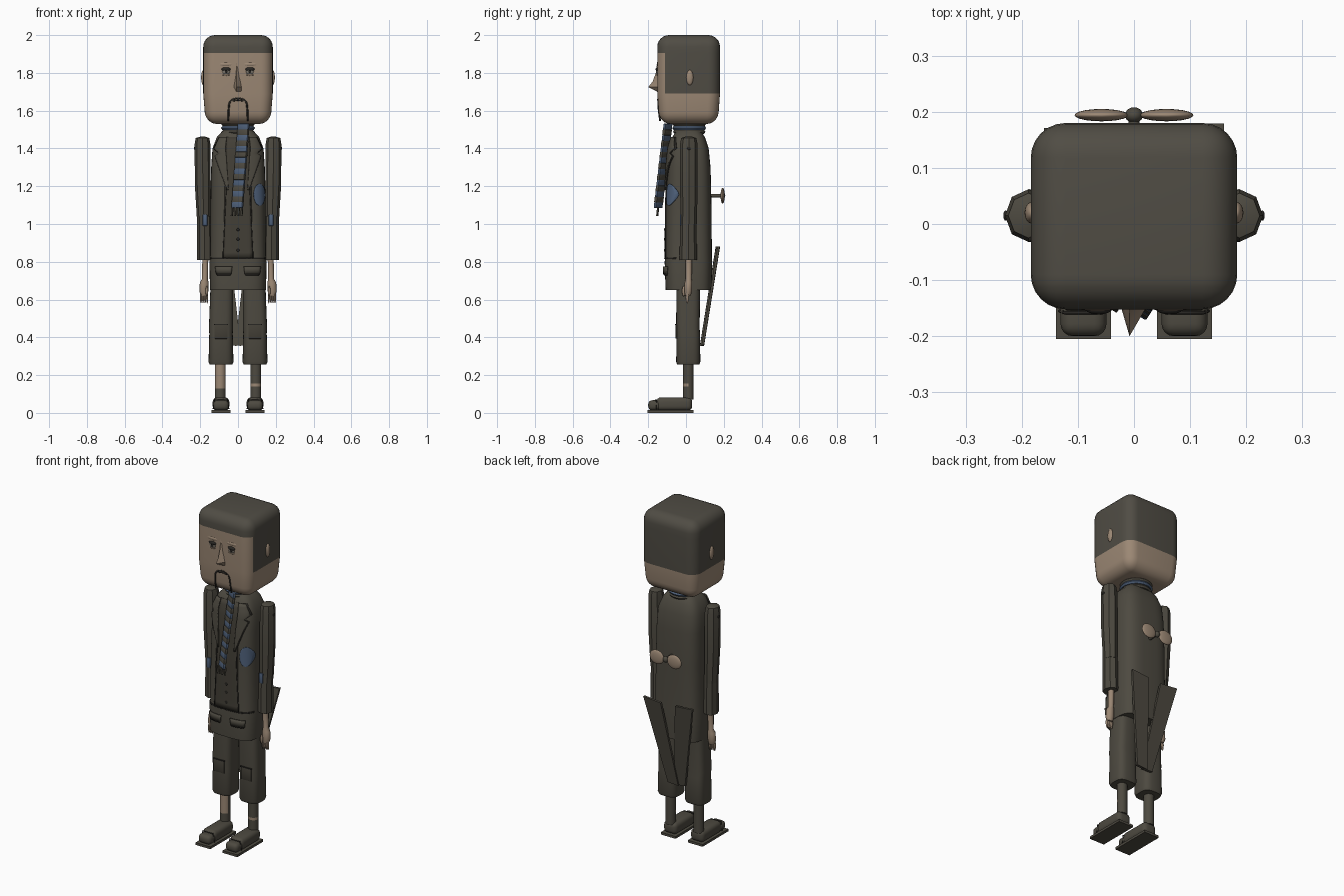
import bpy, bmesh, math
from mathutils import Vector, Matrix

if "Cube" in bpy.data.objects:
    bpy.data.objects.remove(bpy.data.objects["Cube"])


def material(name, *rgb):
    m = bpy.data.materials.new(name)
    m.use_nodes = True
    m.diffuse_color = (*rgb, 1)
    bsdf = m.node_tree.nodes["Principled BSDF"]
    bsdf.inputs["Base Color"].default_value = (*rgb, 1)
    bsdf.inputs["Roughness"].default_value = 0.8
    return m


coat = material("coat cloth", .075, .068, .052)
hair = material("hair", .080, .073, .058)
skin = material("painted skin", .33, .245, .175)
blue = material("blue wool", .075, .115, .19)
dark = material("dark seam", .022, .020, .017)
vest = material("vest cloth", .055, .049, .037)
grey = material("eye grey", .20, .18, .15)


def finish(name, bm, mats, angle=40, rule=None):
    """Turn a bmesh into a named, shaded object."""
    bmesh.ops.recalc_face_normals(bm, faces=bm.faces)
    if rule:
        for f in bm.faces:
            f.material_index = rule(f.calc_center_median())
    me = bpy.data.meshes.new(name)
    bm.to_mesh(me)
    bm.free()
    ob = bpy.data.objects.new(name, me)
    bpy.context.collection.objects.link(ob)
    for m in mats if isinstance(mats, (list, tuple)) else [mats]:
        me.materials.append(m)
    bpy.ops.object.select_all(action="DESELECT")
    ob.select_set(True)
    bpy.context.view_layer.objects.active = ob
    bpy.ops.object.shade_smooth_by_angle(angle=math.radians(angle))
    return ob


def loft(name, rings, mats, sides=32, power=2, angle=40, rule=None, turn=0):
    """Stack rounded sections given as (z, centre x, centre y, half x, half y)."""
    bm = bmesh.new()
    rows = []
    for z, cx, cy, hx, hy in rings:
        row = []
        for i in range(sides):
            a = math.tau * (i + turn) / sides
            c, s = math.cos(a), math.sin(a)
            row.append(bm.verts.new((cx + hx * math.copysign(abs(c) ** (2 / power), c),
                                     cy + hy * math.copysign(abs(s) ** (2 / power), s), z)))
        rows.append(row)
    for a, b in zip(rows, rows[1:]):
        for i in range(sides):
            j = (i + 1) % sides
            bm.faces.new((a[i], a[j], b[j], b[i]))
    bm.faces.new(rows[0])
    bm.faces.new(rows[-1])
    return finish(name, bm, mats, angle, rule)


def box(name, loc, size, mats, bevel=0, rot=None, seg=2):
    bm = bmesh.new()
    bmesh.ops.create_cube(bm, size=1, matrix=Matrix.Diagonal((*size, 1)))
    if bevel:
        bmesh.ops.bevel(bm, geom=bm.edges[:], offset=bevel, segments=seg, profile=.5, affect="EDGES")
    bm.transform(Matrix.Translation(loc) @ (rot.to_4x4() if rot else Matrix()))
    return finish(name, bm, mats)


def ball(name, loc, size, mats):
    bm = bmesh.new()
    bmesh.ops.create_uvsphere(bm, u_segments=20, v_segments=12, radius=1,
                              matrix=Matrix.Translation(loc) @ Matrix.Diagonal((*size, 1)))
    return finish(name, bm, mats, 80)


def tube(name, pts, radius, mat):
    cu = bpy.data.curves.new(name, "CURVE")
    cu.dimensions = "3D"
    cu.bevel_depth = radius
    cu.bevel_resolution = 2
    cu.use_fill_caps = True
    sp = cu.splines.new("POLY")
    sp.points.add(len(pts) - 1)
    for p, co in zip(sp.points, pts):
        p.co = (*co, 1)
    ob = bpy.data.objects.new(name, cu)
    cu.materials.append(mat)
    bpy.context.collection.objects.link(ob)


# Jacket body: rows of (z, half width, front y, back y)
BODY = [(.65, .148, -.108, .136), (.80, .152, -.113, .139), (.83, .148, -.109, .137),
        (1.1, .146, -.107, .135), (1.3, .142, -.099, .130), (1.4, .135, -.090, .120),
        (1.46, .112, -.073, .100), (1.49, .085, -.053, .080), (1.51, .05, -.03, .05)]
P = 3.4
loft("jacket", [(z, 0, (f + b) / 2, w, (b - f) / 2) for z, w, f, b in BODY], coat, 48, P)


def front_y(x, z):
    for a, b in zip(BODY, BODY[1:]):
        if z <= b[0]:
            break
    t = min(1, (z - a[0]) / (b[0] - a[0]))
    w, f, k = (a[i] + (b[i] - a[i]) * t for i in (1, 2, 3))
    return (f + k) / 2 - (k - f) / 2 * max(0, 1 - abs(x / w) ** P) ** (1 / P)


def front_strip(name, rows, mat, off=.004, cols=8):
    """Thin cloth lying on the jacket front; rows are (z, left x, right x)."""
    bm = bmesh.new()
    fine = []
    for a, b in zip(rows, rows[1:]):
        n = max(1, math.ceil(abs(b[0] - a[0]) / .03))
        fine += [[p + (q - p) * i / n for p, q in zip(a, b)] for i in range(n)]
    fine.append(rows[-1])
    grid = []
    for z, l, r in fine:
        xs = [l + (r - l) * i / cols for i in range(cols + 1)]
        grid.append([bm.verts.new((x, front_y(x, z) - off, z)) for x in xs])
    for a, b in zip(grid, grid[1:]):
        for i in range(cols):
            bm.faces.new((a[i], a[i + 1], b[i + 1], b[i]))
    ob = finish(name, bm, mat)
    sol = ob.modifiers.new("thickness", "SOLIDIFY")
    sol.thickness = off
    sol.offset = 0


front_strip("vest_panel", [(.82, -.078, .078), (1.2, -.07, .07), (1.46, -.06, .06)], vest, .003)
front_strip("waist_seam", [(.815, -.145, .145), (.823, -.145, .145)], dark, .003, 24)
for s in (-1, 1):
    lapel = [(1.18, .05, .056), (1.36, .062, .12), (1.375, .064, .10), (1.40, .066, .125), (1.46, .06, .095)]
    front_strip("lapel", [(z, s * a, s * b) for z, a, b in lapel], coat, .008)
    front_strip("lapel_edge", [(z, s * (b - .004), s * (b + .004)) for z, a, b in lapel], dark, .004, 2)
    front_strip("opening_edge", [(.82, s * .078, s * .082), (1.2, s * .06, s * .064)], dark, .004, 1)
    front_strip("pocket_flap", [(.735, s * .035, s * .115), (.775, s * .03, s * .12)], coat, .007)
    front_strip("pocket_slit", [(.728, s * .04, s * .11), (.737, s * .035, s * .115)], dark, .005)
ell = [math.pi * i / 12 for i in range(13)]
front_strip("side_patch", [(1.155 - .058 * math.cos(t), .115 - .032 * math.sin(t), .115 + .028 * math.sin(t))
                           for t in ell], blue, .004)
for z in (.86, .92, .97):
    ball("button", (0, front_y(0, z) - .003, z), (.008, .006, .008), dark)

# Neck and scarf
loft("neck", [(1.46, 0, .015, .06, .06), (1.56, 0, .015, .06, .06)], skin)
for z, r, mat in ((1.488, .082, coat), (1.508, .086, blue), (1.528, .084, coat)):
    loft("scarf_wrap", [(z + dz, 0, .017, r + dr, r + dr) for dz, dr in
                        ((-.013, -.02), (-.01, -.003), (0, .004), (.01, -.003), (.013, -.02))], mat)
top, end = Vector((.03, -.095, 1.53)), Vector((-.004, -.148, 1.085))
tilt = (top - end).to_track_quat("Z", "Y").to_matrix()
N = 15
for i in range(N):
    box("scarf_stripe", top.lerp(end, (i + .5) / N), (.068, .014 + .003 * (i % 2), .031),
        coat if i % 2 else blue, .003, tilt @ Matrix.Rotation(0, 3, "Z"))
for i in range(4):
    box("scarf_fringe", end + Vector((-.027 + i * .017, -.002, -.02)), (.009, .008, .045), coat, 0, tilt)

# Head with hair painted by region
bm = bmesh.new()
bmesh.ops.create_cube(bm, size=1, matrix=Matrix.Translation((0, .014, 1.765)) @ Matrix.Diagonal((.368, .332, .47, 1)))
bmesh.ops.bevel(bm, geom=bm.edges[:], offset=.062, segments=6, profile=.5, affect="EDGES")
for co, no in (((0, 0, 1.69), (0, 0, 1)), ((0, 0, 1.905), (0, 0, 1)), ((0, -.112, 0), (0, 1, 0))):
    bmesh.ops.bisect_plane(bm, geom=bm.verts[:] + bm.edges[:] + bm.faces[:], plane_co=co, plane_no=no)
for v in bm.verts:
    k = 1 - .07 * max(0, 1.69 - v.co.z) / .16
    v.co.x *= k
    v.co.y = .014 + (v.co.y - .014) * k
finish("head", bm, [skin, hair], 40,
       lambda c: int(c.z > 1.905 or (c.z > 1.69 and c.y > -.112)))

# Face
bm = bmesh.new()
rows = []
for z, w, y in ((1.86, .008, -.152), (1.80, .012, -.160), (1.755, .019, -.176), (1.725, .024, -.200), (1.70, .022, -.152)):
    rows.append([bm.verts.new(p) for p in ((-w, -.145, z), (-.008, y, z), (w, -.145, z))])
for a, b in zip(rows, rows[1:]):
    for i in range(2):
        bm.faces.new((a[i], a[i + 1], b[i + 1], b[i]))
finish("nose", bm, skin, 50)
for s in (-1, 1):
    ball("eye", (s * .063, -.149, 1.808), (.022, .009, .02), grey)
    ball("eyelid", (s * .063, -.150, 1.819), (.025, .011, .011), dark)
    ball("eye_bag", (s * .063, -.148, 1.790), (.024, .008, .006), skin)
    ball("pupil", (s * .063, -.156, 1.806), (.007, .004, .007), dark)
    ball("brow", (s * .065, -.146, 1.845), (.045, .009, .012), skin)
    ball("ear", (s * .183, .02, 1.775), (.012, .019, .04), skin)
arch = [(-.052, -.137, 1.545), (-.05, -.144, 1.60)]
arch += [(-.047 * math.cos(t), -.147, 1.63 + .037 * math.sin(t)) for t in ell]
arch += [(.05, -.144, 1.60), (.052, -.137, 1.545)]
tube("jaw_line", arch, .005, dark)
tube("mouth", [(-.03, -.147, 1.652), (0, -.149, 1.657), (.03, -.147, 1.652)], .005, dark)

# Wind-up key on the back
bm = bmesh.new()
bmesh.ops.create_cone(bm, cap_ends=True, segments=16, radius1=.01, radius2=.01, depth=.08,
                      matrix=Matrix.Translation((0, .16, 1.15)) @ Matrix.Rotation(math.pi / 2, 4, "X"))
finish("key_shaft", bm, coat)
ball("key_hub", (0, .194, 1.15), (.016, .014, .018), coat)
for s in (-1, 1):
    ball("key_wing", (s * .058, .194, 1.15), (.048, .011, .042), skin)

# Two slanted coat tails
for s in (-1, 1):
    bm = bmesh.new()
    vs = [bm.verts.new((s * x, y + d + s * .004, z)) for d in (-.007, .007)
          for x, y, z in ((.045, .168, .87), (.16, .168, .88), (.055, .085, .36), (-.015, .085, .355))]
    bm.faces.new(vs[:4])
    bm.faces.new(vs[4:])
    for i in range(4):
        j = (i + 1) % 4
        bm.faces.new((vs[i], vs[j], vs[j + 4], vs[i + 4]))
    finish("coat_tail", bm, coat, 30)

for s in (-1, 1):
    # Arms and hands
    loft("upper_sleeve", [(1.0, s * .180, .015, .036, .042), (1.2, s * .186, .015, .042, .047),
                          (1.42, s * .188, .015, .042, .047), (1.455, s * .188, .015, .036, .040),
                          (1.462, s * .186, .015, .015, .02)], coat, 8, angle=30)
    loft("lower_sleeve", [(.81, s * .176, .012, .040, .046), (1.04, s * .178, .012, .038, .043)],
         coat, 8, angle=30)
    ball("sleeve_button", (s * .229, .015, 1.40), (.004, .009, .009), dark)
    box("elbow_patch", (s * .1745, -.028, 1.02), (.025, .009, .06), blue, .003)
    loft("hand", [(.62, s * .179, .010, .018, .014), (.645, s * .181, .012, .024, .021),
                  (.69, s * .179, .013, .023, .020), (.71, s * .175, .014, .015, .016),
                  (.82, s * .173, .014, .016, .018)], skin, 16)
    for i in range(4):
        ball("finger", (s * (.163 + .011 * i), .006, .612), (.0055, .008, .032), skin)
    ball("thumb", (s * .165, -.012, .645), (.007, .009, .028), skin)

    # Trousers
    loft("trouser_leg", [(.255, s * .09, .012, .060, .058), (.27, s * .09, .012, .066, .064),
                         (.42, s * .09, .012, .062, .062), (.45, s * .09, .010, .064, .062),
                         (.66, s * .086, .012, .060, .063)], coat, 28, 3.2)
    box("knee_patch", (s * .09, -.050, .43), (.07, .009, .075), vest, .003)
    box("knee_fold", (s * .09, -.053, .468), (.074, .008, .006), dark)
    # Shins with worn stockings
    bare = (lambda c: int(c.z > .13 and c.y < .005)) if s < 0 else (lambda c: int(.135 < c.z < .16 and c.y < .01))
    loft("shin", [(z, s * .094, .012, .029, .028) for z in (.07, .13, .14, .155, .27)],
         [coat, skin], 16, rule=bare)
    # Shoes
    box("shoe_sole", (s * .09, -.082, .007), (.098, .246, .014), coat)
    box("shoe", (s * .09, -.062, .047), (.088, .19, .07), coat, .024, None, 4)
    box("shoe_toe", (s * .09, -.165, .040), (.082, .07, .054), coat, .022, None, 4)
    tube("shoe_welt", [(s * .09 - .042, -.155, .02), (s * .09 - .034, -.158, .072),
                       (s * .09 + .034, -.158, .072), (s * .09 + .042, -.155, .02)], .003, dark)
